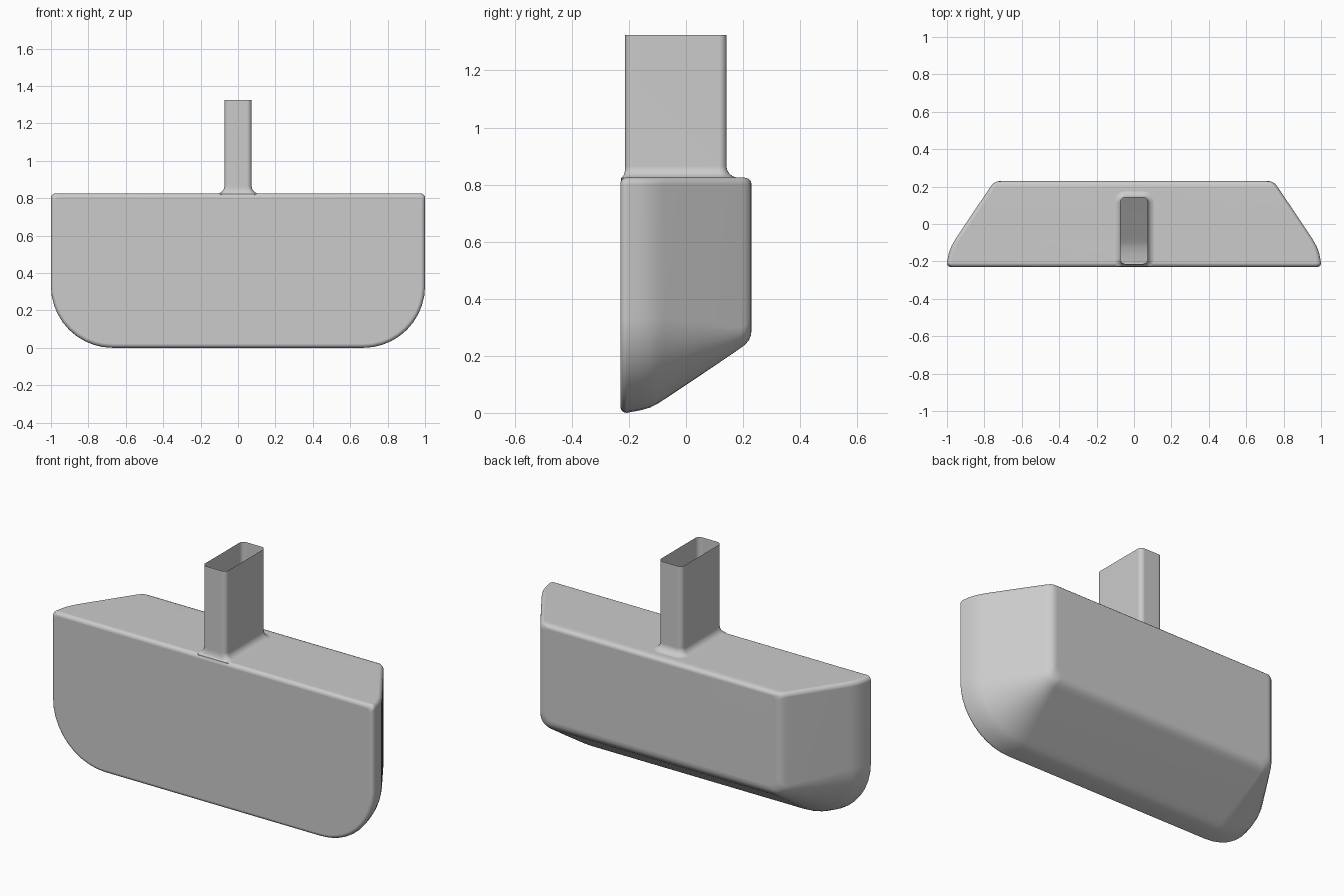
import bpy, bmesh
from math import sin, cos, pi

if "Cube" in bpy.data.objects:
    bpy.data.objects.remove(bpy.data.objects["Cube"])


def rounded_rect(x0, x1, y0, y1, r_low, r_high, n):
    """Counter-clockwise rounded rectangle, with own radii for low and high corners."""
    pts = []
    corners = [(x1 - r_low, y0 + r_low, r_low, -pi / 2), (x1 - r_high, y1 - r_high, r_high, 0),
               (x0 + r_high, y1 - r_high, r_high, pi / 2), (x0 + r_low, y0 + r_low, r_low, pi)]
    for cx, cy, r, start in corners:
        for i in range(n + 1):
            a = start + pi / 2 * i / n
            pts.append((cx + r * cos(a), cy + r * sin(a)))
    return pts


def loft(name, rings):
    """Closed solid through rings of equal point count."""
    bm = bmesh.new()
    loops = [[bm.verts.new(p) for p in ring] for ring in rings]
    for a, b in zip(loops, loops[1:]):
        for i in range(len(a)):
            j = (i + 1) % len(a)
            bm.faces.new((a[i], a[j], b[j], b[i]))
    bm.faces.new(loops[0][::-1])
    bm.faces.new(loops[-1])
    bmesh.ops.recalc_face_normals(bm, faces=bm.faces[:])
    mesh = bpy.data.meshes.new(name)
    bm.to_mesh(mesh)
    bm.free()
    obj = bpy.data.objects.new(name, mesh)
    bpy.context.collection.objects.link(obj)
    return obj


TOP = 0.825

# Body sections from front to back: y, half width, bottom, corner radius, top inset
sections = []
R = 0.022
for i in range(6):
    t = pi / 2 * i / 5
    d = R * (1 - sin(t))
    sections.append((-0.23 + R * (1 - cos(t)), 1 - d, d, 0.33 - d, d))
sections += [
    (-0.16, 0.991, 0.009, 0.325, 0), (-0.125, 0.979, 0.019, 0.315, 0),
    (-0.10, 0.966, 0.032, 0.30, 0), (-0.075, 0.951, 0.048, 0.29, 0),
    (0.06, 0.861, 0.138, 0.18, 0), (0.19, 0.773, 0.226, 0.075, 0),
    (0.208, 0.760, 0.240, 0.065, 0.001), (0.220, 0.748, 0.254, 0.06, 0.005),
    (0.227, 0.734, 0.270, 0.055, 0.012), (0.23, 0.715, 0.292, 0.05, 0.024)]
rings = []
for y, w, zb, r, d in sections:
    rings.append([(x, y, z) for x, z in rounded_rect(-w, w, zb, TOP - d, r, 0.025, 10)])
body = loft("scoop_body", rings)

# Handle socket, flaring into the body with a fillet
F = 0.04
levels = [(0.75, F), (TOP - 0.002, F)]
levels += [(TOP + F * (1 - cos(pi / 2 * i / 6)), F * (1 - sin(pi / 2 * i / 6))) for i in range(1, 7)]
levels.append((1.325, 0))
rings = []
for z, f in levels:
    outline = rounded_rect(-0.073 - f, 0.073 + f, -0.213 - 0.35 * f, 0.142 + f,
                           0.026 + 0.3 * f, 0.026 + f, 6)
    rings.append([(x, y, z) for x, y in outline])
socket = loft("handle_socket", rings)

# Join both into one shell
join = body.modifiers.new("join", 'BOOLEAN')
join.operation = 'UNION'
join.solver = 'EXACT'
join.object = socket
bpy.context.view_layer.objects.active = body
body.select_set(True)
bpy.ops.object.modifier_apply(modifier="join")
bpy.data.objects.remove(socket)

# Open the end of the socket
bm = bmesh.new()
bm.from_mesh(body.data)
cap = [f for f in bm.faces if all(v.co.z > 1.32 for v in f.verts)]
bmesh.ops.delete(bm, geom=cap, context='FACES')
bm.to_mesh(body.data)
bm.free()

# Smooth shading that keeps the broad faces flat
bpy.ops.object.shade_smooth_by_angle(angle=0.7)
body.modifiers.new("flat_faces", 'WEIGHTED_NORMAL').keep_sharp = True
